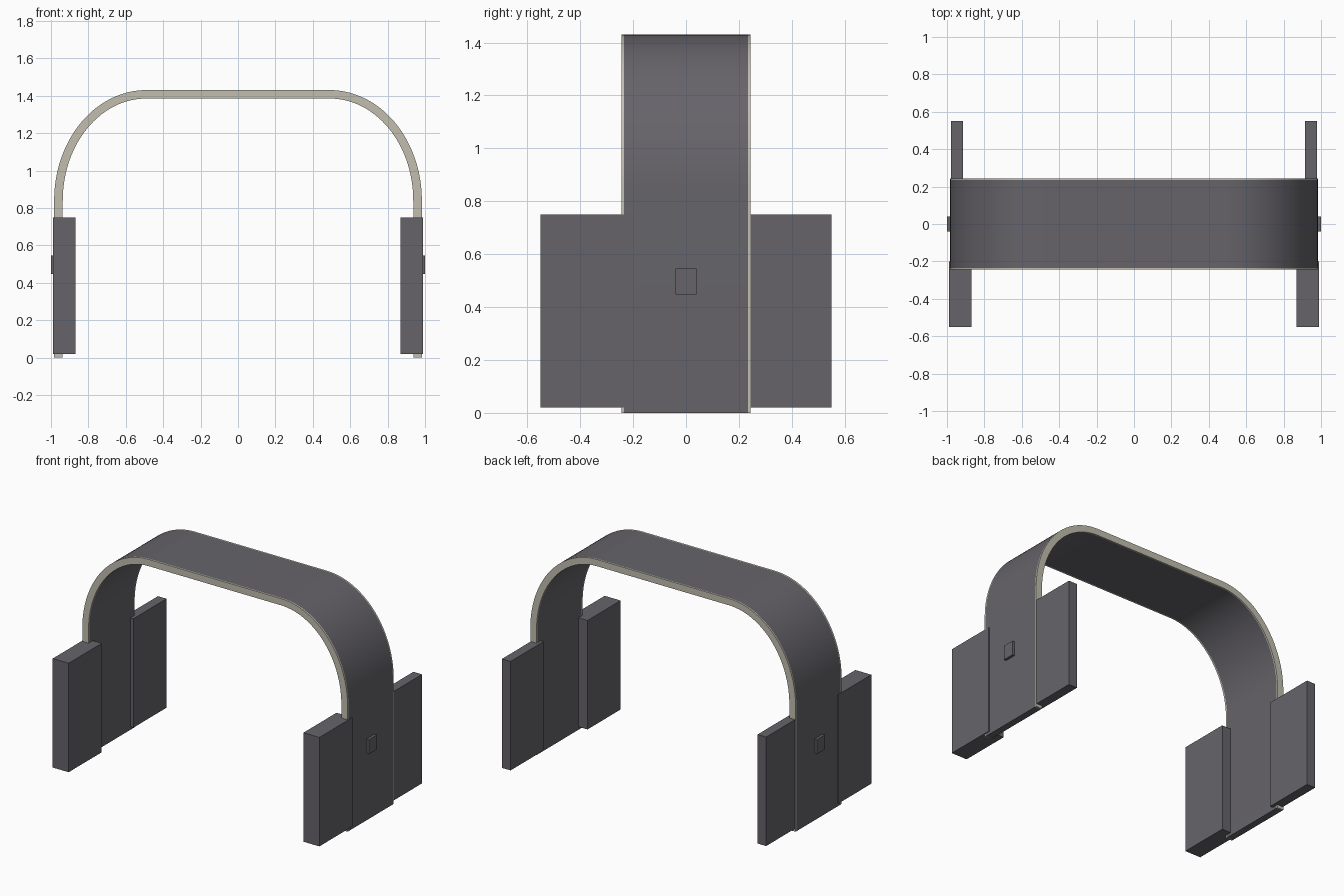
import bpy, bmesh, math

if "Cube" in bpy.data.objects:
    bpy.data.objects.remove(bpy.data.objects["Cube"])


def material(name, rgb):
    m = bpy.data.materials.new(name)
    m.diffuse_color = (*rgb, 1)
    m.use_nodes = True
    m.node_tree.nodes["Principled BSDF"].inputs["Base Color"].default_value = m.diffuse_color
    return m


DARK = material("charcoal grey", (0.133, 0.127, 0.144))
LIGHT = material("warm beige", (0.539, 0.515, 0.429))


def add_object(name, bm, mats):
    bmesh.ops.recalc_face_normals(bm, faces=bm.faces)
    me = bpy.data.meshes.new(name)
    bm.to_mesh(me)
    bm.free()
    for m in mats:
        me.materials.append(m)
    ob = bpy.data.objects.new(name, me)
    bpy.context.collection.objects.link(ob)
    return ob


def box(name, x, y, z):
    bm = bmesh.new()
    bmesh.ops.create_cube(bm, size=1)
    for v in bm.verts:
        v.co = [a + (c + 0.5) * (b - a) for c, (a, b) in zip(v.co, (x, y, z))]
    return add_object(name, bm, [DARK])


# Arch outline: straight legs, elliptical shoulders, flat top
CX, CZ, STEPS = 0.49, 0.84, 28


def outline(rx, rz):
    right = [(CX + rx, 0)]
    for i in range(STEPS + 1):
        a = math.pi / 2 * i / STEPS
        right.append((CX + rx * math.cos(a), CZ + rz * math.sin(a)))
    return right + [(-x, z) for x, z in reversed(right)]


outer = outline(0.493, 0.59)
inner = outline(0.447, 0.545)
loop = outer + inner[::-1]
n, half = len(loop), len(outer)

# Arch body with beige edge trim at front and back
bm = bmesh.new()
rows = [[bm.verts.new((x, y, z)) for x, z in loop] for y in (-0.244, -0.234, 0.235, 0.244)]
for r in range(3):
    for i in range(n):
        j = (i + 1) % n
        f = bm.faces.new((rows[r][i], rows[r][j], rows[r + 1][j], rows[r + 1][i]))
        f.material_index = 0 if r == 1 else 1
for row in (rows[0], rows[3]):
    for i in range(half - 1):
        f = bm.faces.new((row[i], row[i + 1], row[n - 2 - i], row[n - 1 - i]))
        f.material_index = 1
arch = add_object("arch", bm, [DARK, LIGHT])
bpy.context.view_layer.objects.active = arch
arch.select_set(True)
bpy.ops.object.shade_smooth_by_angle(angle=math.radians(30))

# Side panels and small outer buttons, mirrored left and right
for side, s in (("right", 1), ("left", -1)):
    def span(a, b):
        return tuple(sorted((s * a, s * b)))
    box(side + "_front_panel", span(0.87, 0.988), (-0.55, -0.2), (0.02, 0.75))
    box(side + "_back_panel", span(0.915, 0.979), (0.2, 0.55), (0.02, 0.75))
    box(side + "_button", span(0.96, 1.0), (-0.04, 0.04), (0.447, 0.545))
